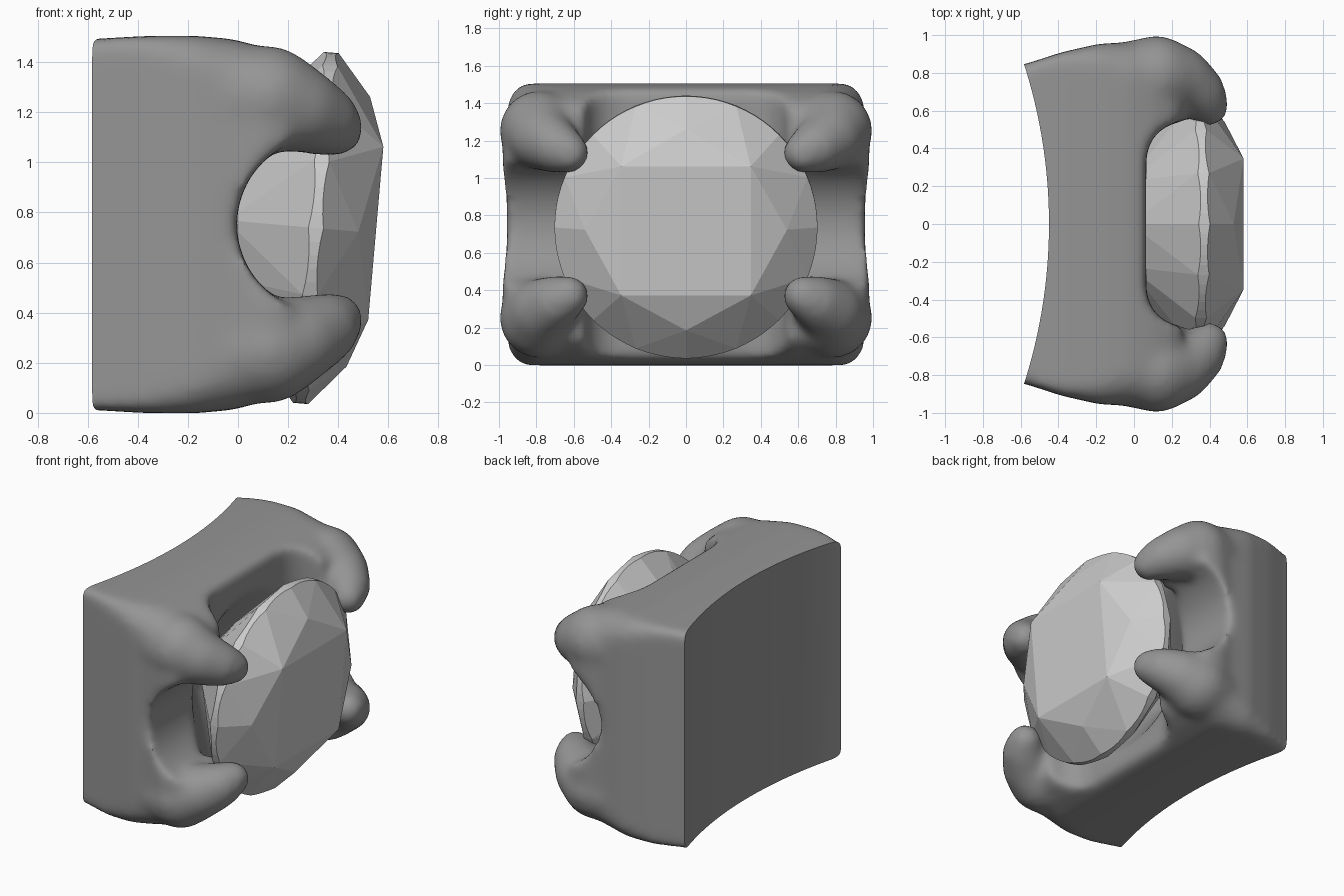
import bpy, bmesh, math
from mathutils import Vector, Matrix

if "Cube" in bpy.data.objects:
    bpy.data.objects.remove(bpy.data.objects["Cube"])

MID_Z = 0.752


def new_object(name, bm, helper=False):
    bmesh.ops.recalc_face_normals(bm, faces=bm.faces[:])
    me = bpy.data.meshes.new(name)
    bm.to_mesh(me)
    bm.free()
    ob = bpy.data.objects.new(name, me)
    bpy.context.collection.objects.link(ob)
    ob.hide_render = helper
    return ob


def add_hull(bm, coords):
    bmesh.ops.convex_hull(bm, input=[bm.verts.new(c) for c in coords])
    loose = [v for v in bm.verts if not v.link_faces]
    bmesh.ops.delete(bm, geom=loose, context='VERTS')


def cylinder(name, r1, r2, depth, loc, axis, segs):
    bm = bmesh.new()
    rot = Vector((0, 0, 1)).rotation_difference(Vector(axis)).to_matrix().to_4x4()
    bmesh.ops.create_cone(bm, cap_ends=True, segments=segs, radius1=r1, radius2=r2,
                          depth=depth, matrix=Matrix.Translation(loc) @ rot)
    return new_object(name, bm, True)


def boolean(ob, other, op):
    m = ob.modifiers.new(other.name, 'BOOLEAN')
    m.object, m.operation, m.solver = other, op, 'EXACT'


def remesh(ob, size):
    m = ob.modifiers.new("remesh", 'REMESH')
    m.mode, m.voxel_size = 'VOXEL', size


# setting block: rounded rectangles lofted along x (x, half width, z margin, corner radius)
sections = [(-0.80, 0.80, 0.015, 0.02), (-0.58, 0.845, 0.012, 0.02), (-0.38, 0.91, 0.0, 0.06),
            (-0.18, 0.955, -0.002, 0.13), (-0.02, 0.96, 0.012, 0.19), (0.10, 0.985, 0.045, 0.21),
            (0.20, 0.965, 0.09, 0.21), (0.26, 0.90, 0.15, 0.18)]
bm = bmesh.new()
rings = []
for x, hw, m, r in sections:
    ring = []
    z0, z1 = m, 2 * MID_Z - m
    for k, (cy, cz) in enumerate([(hw - r, z1 - r), (r - hw, z1 - r),
                                  (r - hw, z0 + r), (hw - r, z0 + r)]):
        for i in range(7):
            a = math.pi / 2 * (k + i / 6)
            ring.append(bm.verts.new((x, cy + r * math.cos(a), cz + r * math.sin(a))))
    rings.append(ring)
for a, b in zip(rings, rings[1:]):
    for i in range(len(a)):
        j = (i + 1) % len(a)
        bm.faces.new((a[i], a[j], b[j], b[i]))
bm.faces.new(rings[0])
bm.faces.new(rings[-1])
setting = new_object("setting", bm)

# claws: hulls between spheres along one path, mirrored to four corners (x, y, z, radius)
path = [(-0.10, 0.75, 0.24, 0.20), (0.12, 0.785, 0.25, 0.215), (0.24, 0.77, 0.29, 0.175),
        (0.34, 0.70, 0.335, 0.145), (0.395, 0.625, 0.37, 0.11)]
ball = bmesh.new()
bmesh.ops.create_icosphere(ball, subdivisions=3, radius=1)
unit = [v.co.copy() for v in ball.verts]
ball.free()
bm = bmesh.new()
for sy in (1, -1):
    for top in (False, True):
        for pair in zip(path, path[1:]):
            add_hull(bm, [Vector((x, sy * y, 2 * MID_Z - z if top else z)) + p * r
                          for x, y, z, r in pair for p in unit])
claws = new_object("claws", bm, True)
remesh(claws, 0.025)

# cutters: round side saddles, wide top and bottom saddles, stone bowl, curved back
saddle = cylinder("saddle_cutter", 0.35, 0.35, 3, (0.345, 0, MID_Z), (0, 1, 0), 64)
bm = bmesh.new()
add_hull(bm, [(cx + 0.2 * math.cos(i * math.pi / 16), cy + 0.2 * math.sin(i * math.pi / 16), z)
              for cx in (0.265, 0.6) for cy in (-0.34, 0.34) for z in (-1, 3) for i in range(32)])
slot = new_object("slot_cutter", bm, True)
bowl = cylinder("bowl_cutter", 0.15, 0.70, 0.42, (-0.05, 0, 0.74), (1, 0, 0), 64)
back = cylinder("back_cutter", 2.78, 2.78, 4, (-3.23, 0, MID_Z), (0, 0, 1), 256)

# blend everything into one soft casting, then trim the back crisply
for cutter in (saddle, slot, bowl):
    boolean(setting, cutter, 'DIFFERENCE')
boolean(setting, claws, 'UNION')
remesh(setting, 0.022)
sm = setting.modifiers.new("soften", 'SMOOTH')
sm.factor, sm.iterations = 0.5, 20
boolean(setting, back, 'DIFFERENCE')
dg = bpy.context.evaluated_depsgraph_get()
final = bpy.data.meshes.new_from_object(setting.evaluated_get(dg))
setting.modifiers.clear()
setting.data = final
for helper in (claws, saddle, slot, bowl, back):
    bpy.data.objects.remove(helper)
bpy.context.view_layer.objects.active = setting
setting.select_set(True)
bpy.ops.object.shade_smooth_by_angle(angle=math.radians(40))
metal = bpy.data.materials.new("dark_metal")
metal.diffuse_color = (0.3, 0.3, 0.3, 1)
metal.use_nodes = True
metal.node_tree.nodes["Principled BSDF"].inputs["Base Color"].default_value = metal.diffuse_color
setting.data.materials.clear()
setting.data.materials.append(metal)


# faceted stone: a round disc sliced by every facet plane of a coarse hull
def ring(count, radius, w, start=0.0):
    angles = [start + 2 * math.pi * i / count for i in range(count)]
    return [Vector((radius * math.cos(a), radius * math.sin(a), w)) for a in angles]


shape = bmesh.new()
add_hull(shape, ring(4, 0.49, 0.24, math.pi / 4) + ring(4, 0.54, 0.17) + ring(16, 0.703, 0.03)
         + ring(16, 0.703, -0.03) + ring(8, 0.32, -0.36) + ring(1, 0, -0.58))
shape.normal_update()
planes = [(f.calc_center_median(), f.normal.copy()) for f in shape.faces if abs(f.normal.z) > 0.2]
shape.free()
bm = bmesh.new()
bmesh.ops.create_cone(bm, cap_ends=True, segments=80, radius1=0.703, radius2=0.703, depth=2)
for co, no in planes:
    if no.dot(co - Vector((0, 0, -0.05))) < 0:
        no = -no
    bmesh.ops.bisect_plane(bm, geom=bm.verts[:] + bm.edges[:] + bm.faces[:], dist=1e-4,
                           plane_co=co, plane_no=no, clear_outer=True)
    rim = [e for e in bm.edges if e.is_boundary]
    if rim:
        bmesh.ops.edgeloop_fill(bm, edges=rim)

# tilt the stone to face along x
t = math.radians(5)
s, c = math.sin(t), math.cos(t)
bm.transform(Matrix(((0, s, c, 0.311), (1, 0, 0, 0), (0, c, -s, 0.738), (0, 0, 0, 1))))
gem = new_object("gem", bm)
